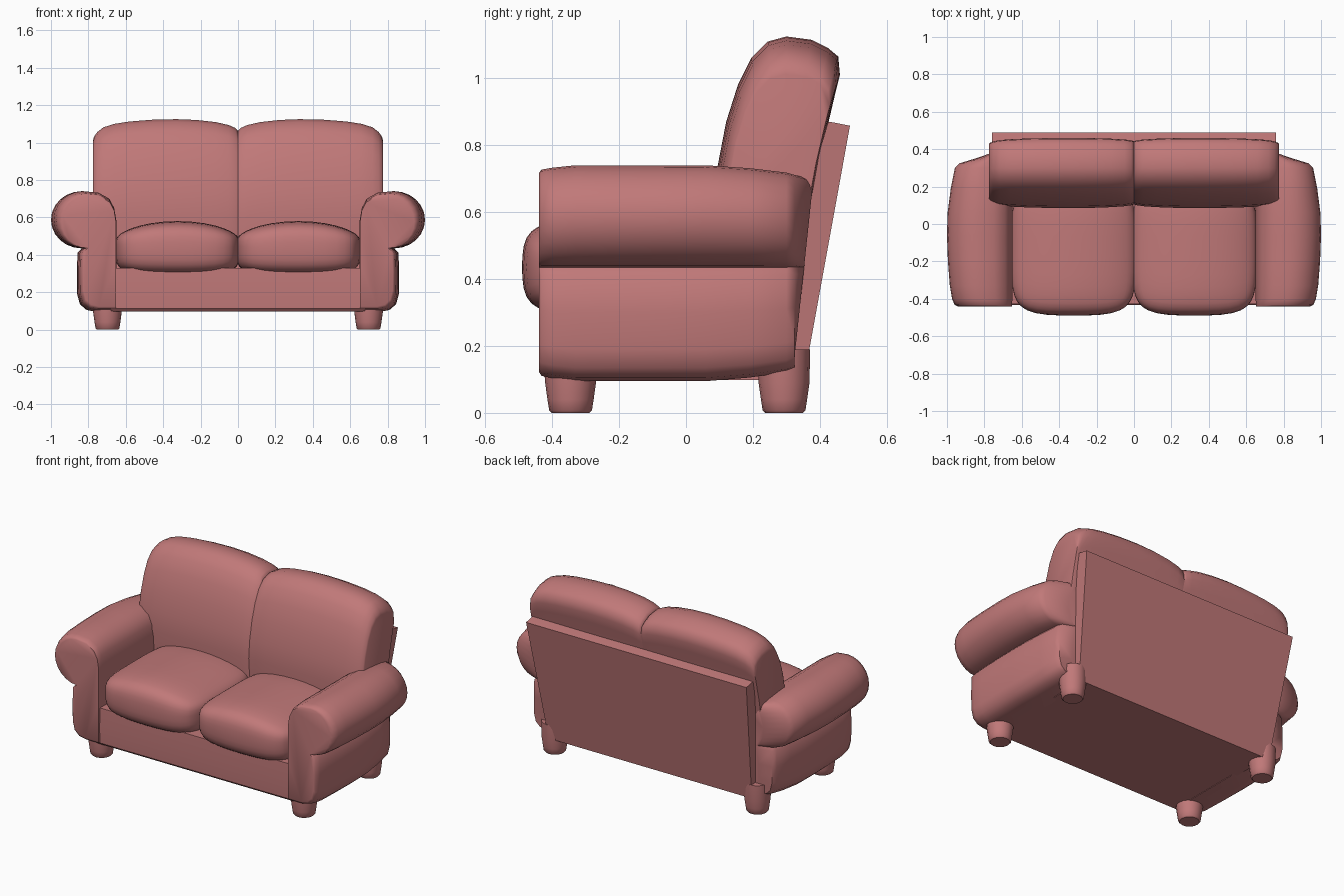
import bpy, bmesh, math
from mathutils import Vector

cube = bpy.data.objects.get("Cube")
if cube:
    bpy.data.objects.remove(cube, do_unlink=True)

COLOUR = (0.53, 0.19, 0.19, 1)
fabric = bpy.data.materials.new("dusty_red_fabric")
fabric.use_nodes = True
fabric.diffuse_color = COLOUR
bsdf = next(n for n in fabric.node_tree.nodes if n.type == 'BSDF_PRINCIPLED')
bsdf.inputs["Base Color"].default_value = COLOUR
bsdf.inputs["Roughness"].default_value = 0.8


def finish(bm, name, angle=40):
    bmesh.ops.recalc_face_normals(bm, faces=bm.faces)
    mesh = bpy.data.meshes.new(name)
    bm.to_mesh(mesh)
    bm.free()
    mesh.materials.append(fabric)
    obj = bpy.data.objects.new(name, mesh)
    bpy.context.collection.objects.link(obj)
    bpy.ops.object.select_all(action='DESELECT')
    obj.select_set(True)
    bpy.context.view_layer.objects.active = obj
    bpy.ops.object.shade_smooth_by_angle(angle=math.radians(angle))
    return obj


def loft(name, rings, angle=40):
    """Skin a list of closed rings and cap both ends."""
    bm = bmesh.new()
    rows = [[bm.verts.new(p) for p in ring] for ring in rings]
    for a, b in zip(rows, rows[1:]):
        for i in range(len(a)):
            j = (i + 1) % len(a)
            bm.faces.new((a[i], a[j], b[j], b[i]))
    bm.faces.new(rows[0])
    bm.faces.new(rows[-1])
    return finish(bm, name, angle)


def rolled_arm(name, side):
    # cross-section: straight inner wall, round roll on top, lower outer wall
    roll_c, roll_r = (0.835, 0.587), (0.165, 0.153)
    section = [(0.65, 0.095), (0.65, 0.35), (0.65, 0.58), (0.662, 0.65), (0.69, 0.70), (0.75, 0.732)]
    for deg in range(90, -91, -15):
        a = math.radians(deg)
        section.append((roll_c[0] + roll_r[0] * math.cos(a), roll_c[1] + roll_r[1] * math.sin(a)))
    section += [(0.858, 0.41), (0.862, 0.30), (0.86, 0.19), (0.845, 0.135), (0.81, 0.105), (0.76, 0.095)]
    # depth, width scale, height scale along the arm
    stations = [(-0.44, 0.83, 0.92), (-0.432, 0.88, 0.955), (-0.40, 0.92, 0.975), (-0.33, 0.955, 1),
                (-0.2, 0.985, 1), (-0.06, 1, 1), (0.06, 0.99, 1), (0.19, 0.94, 0.97),
                (0.30, 0.875, 0.925), (0.325, 0.80, 0.90)]
    rings = [[(side * (0.66 + (x - 0.66) * sx), y, 0.45 + (z - 0.45) * sz) for x, z in section]
             for y, sx, sz in stations]
    # last ring tapers inward against the sloping back
    rings.append([(side * (0.66 + (x - 0.66) * 0.38), 0.35 + (z - 0.4) * 0.09, 0.45 + (z - 0.45) * 0.85)
                  for x, z in section])
    loft(name, rings, 50)


def back_cushion(name, side):
    section = [(0.10, 0.42), (0.085, 0.62), (0.095, 0.74), (0.12, 0.87), (0.155, 0.98), (0.195, 1.06),
               (0.245, 1.11), (0.30, 1.125), (0.375, 1.115), (0.425, 1.09), (0.455, 1.065),
               (0.46, 1.01), (0.445, 0.95), (0.41, 0.80), (0.34, 0.42)]
    stations = [(0, 0.90), (0.015, 0.925), (0.05, 0.95), (0.12, 0.975), (0.22, 0.993), (0.33, 1),
                (0.46, 0.995), (0.58, 0.98), (0.66, 0.96), (0.72, 0.93), (0.752, 0.89), (0.77, 0.85), (0.775, 0.82)]
    loft(name, [[(side * x, 0.29 + (y - 0.29) * s, 0.5 + (z - 0.5) * s) for y, z in section]
                for x, s in stations], 50)


def seat_cushion(name, side):
    bm = bmesh.new()
    bmesh.ops.create_cube(bm, size=2)
    bmesh.ops.subdivide_edges(bm, edges=bm.edges[:], cuts=13, use_grid_fill=True)
    power = 5
    for v in bm.verts:
        # rounded box with a crowned top and bowed front
        p = Vector([math.sin(c * math.pi / 2) for c in v.co])
        p /= sum(abs(c) ** power for c in p) ** (1 / power)
        u, d, w = p
        x = side * (0.323 + 0.333 * u)
        y = -0.145 + 0.345 * d + (0.02 * (u * u + w * w) if d < 0 else 0)
        z = 0.435 + 0.145 * w + (-0.06 * u * u * w if w > 0 else 0.012 * u * u)
        v.co = (x, y, z)
    finish(bm, name, 60)


def leg(name, x, y, top):
    profile = [(0.056, 0), (0.064, 0.008), (0.069, 0.04), (0.076, 0.09), (0.078, top)]
    count = 16
    loft(name, [[(x + r * math.cos(math.tau * i / count), y + r * math.sin(math.tau * i / count), z)
                 for i in range(count)] for r, z in profile], 45)


# Paired parts
for side, label in ((1, "left"), (-1, "right")):
    rolled_arm(label + "_arm", side)
    back_cushion(label + "_back_cushion", side)
    seat_cushion(label + "_seat_cushion", side)
    leg(label + "_front_leg", side * 0.698, -0.345, 0.14)
    leg(label + "_back_leg", side * 0.698, 0.293, 0.19)

# Seat base between the arms
base = [(-0.415, 0.098), (-0.428, 0.112), (-0.432, 0.2), (-0.428, 0.33), (0.33, 0.33), (0.33, 0.098)]
loft("seat_base", [[(x, y, z) for y, z in base] for x in (-0.68, 0.68)])

# Sloping back board, slightly narrower at the foot
board = [(0.29, 0.098), (0.352, 0.098), (0.49, 0.858), (0.44, 0.868), (0.425, 0.87), (0.345, 0.60)]
loft("back_board", [[(side * (0.70 + 0.078 * (z - 0.1)), y, z) for y, z in board] for side in (-1, 1)], 20)
